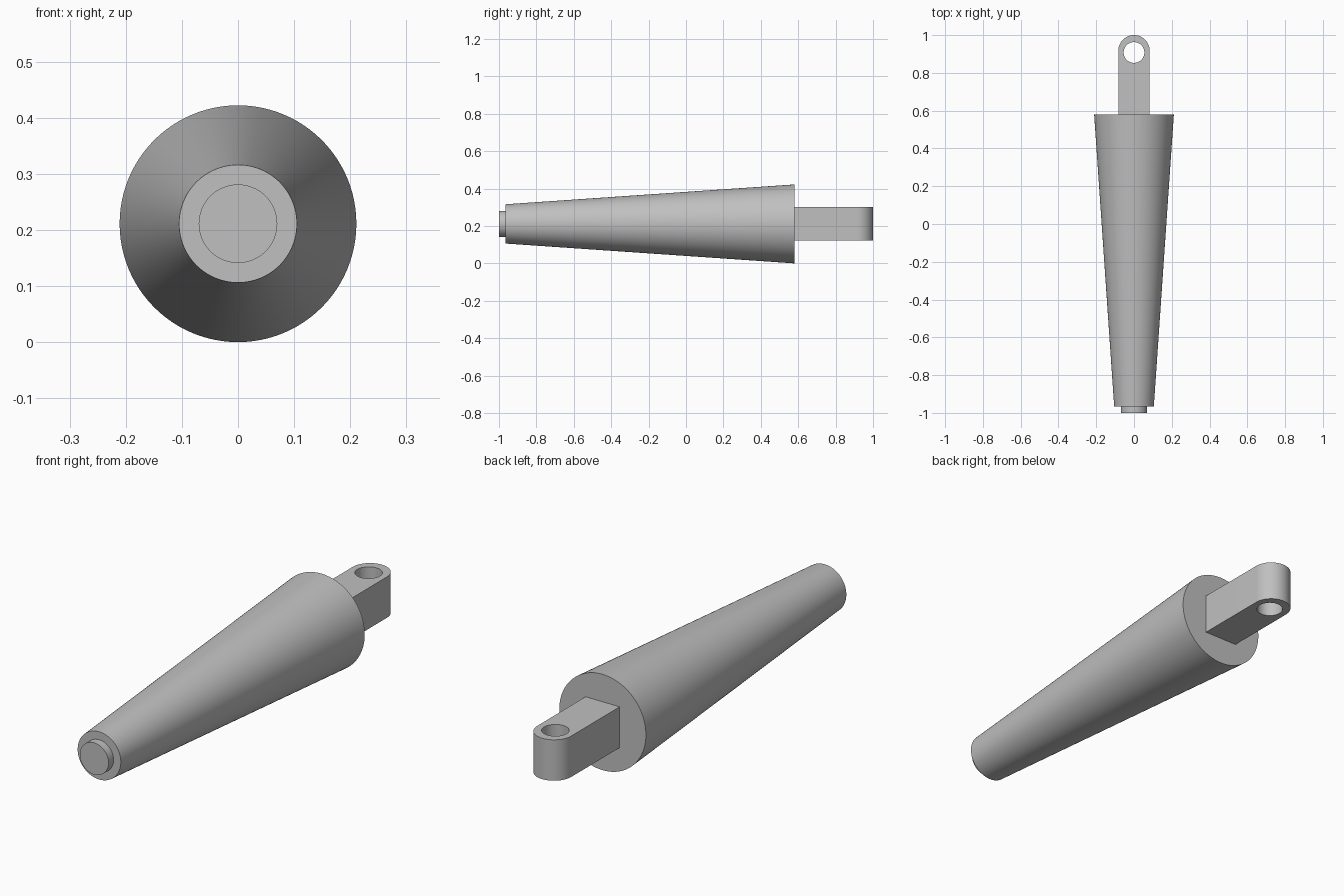
import bpy, bmesh
from math import sin, cos, pi, radians

AXIS_Z = 0.211   # height of the long axis
SEGMENTS = 96

default = bpy.data.objects.get("Cube")
if default:
    bpy.data.objects.remove(default, do_unlink=True)

grey = bpy.data.materials.new("Plain grey")
grey.use_nodes = True
colour = (0.527, 0.527, 0.527, 1)
grey.diffuse_color = colour
grey.node_tree.nodes["Principled BSDF"].inputs["Base Color"].default_value = colour


def finish(name, bm):
    bmesh.ops.recalc_face_normals(bm, faces=bm.faces)
    mesh = bpy.data.meshes.new(name)
    bm.to_mesh(mesh)
    bm.free()
    obj = bpy.data.objects.new(name, mesh)
    bpy.context.collection.objects.link(obj)
    mesh.materials.append(grey)
    bpy.ops.object.select_all(action="DESELECT")
    obj.select_set(True)
    bpy.context.view_layer.objects.active = obj
    bpy.ops.object.shade_smooth_by_angle(angle=radians(30))
    return obj


def turned(name, profile):
    """Solid of revolution along y from (y, radius) steps, capped at both ends."""
    bm = bmesh.new()
    rings = []
    for y, r in profile:
        rings.append([bm.verts.new((r * sin(2 * pi * i / SEGMENTS), y,
                                    AXIS_Z + r * cos(2 * pi * i / SEGMENTS)))
                      for i in range(SEGMENTS)])
    for a, b in zip(rings, rings[1:]):
        for i in range(SEGMENTS):
            j = (i + 1) % SEGMENTS
            bm.faces.new((a[i], a[j], b[j], b[i]))
    bm.faces.new(rings[0])
    bm.faces.new(rings[-1])
    return finish(name, bm)


def arc(radius, y, start, end, steps):
    return [(radius * cos(start + (end - start) * i / steps),
             y + radius * sin(start + (end - start) * i / steps))
            for i in range(steps + 1)]


def eye_lug(name, half_width, y_start, y_round, y_hole, hole_radius, thickness):
    """Flat bar with a rounded end and a vertical through hole."""
    bm = bmesh.new()
    outline = [(-half_width, y_start), (half_width, y_start)]
    outline += arc(half_width, y_round, 0, pi, 32)
    hole = arc(hole_radius, y_hole, 0, 2 * pi, 48)[:-1]
    for loop in (outline, hole):
        verts = [bm.verts.new((x, y, AXIS_Z - thickness / 2)) for x, y in loop]
        for i, v in enumerate(verts):
            bm.edges.new((v, verts[(i + 1) % len(verts)]))
    bmesh.ops.triangle_fill(bm, edges=bm.edges[:], use_beauty=True)
    top = bmesh.ops.extrude_face_region(bm, geom=bm.faces[:], use_keep_orig=True)
    moved = [g for g in top["geom"] if isinstance(g, bmesh.types.BMVert)]
    bmesh.ops.translate(bm, verts=moved, vec=(0, 0, thickness))
    return finish(name, bm)


# Tapered body with the small round pin stepped out of its narrow end
turned("tapered_body", [(-1, 0.07), (-0.965, 0.07), (-0.965, 0.105), (0.58, 0.211)])

# Mounting lug at the wide end
eye_lug("eye_lug", 0.083, 0.58, 0.917, 0.908, 0.055, 0.18)
